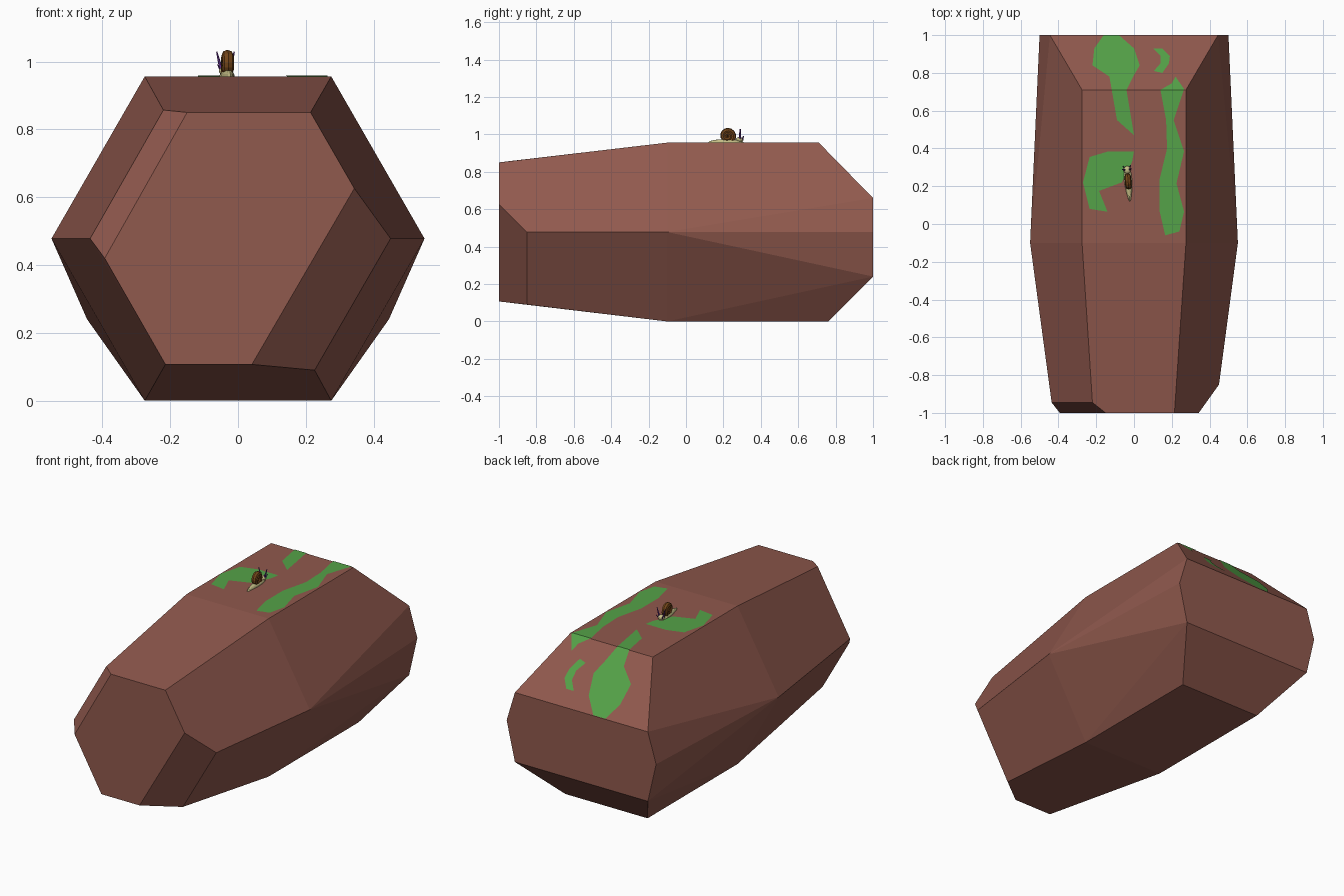
import bpy, bmesh, math
from mathutils import Matrix, Vector

if "Cube" in bpy.data.objects:
    bpy.data.objects.remove(bpy.data.objects["Cube"])


def material(name, rgb):
    m = bpy.data.materials.new(name)
    m.diffuse_color = (*rgb, 1)
    m.use_nodes = True
    m.node_tree.nodes["Principled BSDF"].inputs["Base Color"].default_value = m.diffuse_color
    return m


ROCK = material("rock_brown", (0.28, 0.10, 0.075))
MOSS = material("moss_green", (0.09, 0.36, 0.065))
CREAM = material("snail_cream", (0.56, 0.52, 0.24))
SHELL = material("shell_brown", (0.17, 0.06, 0.01))
PURPLE = material("stalk_purple", (0.13, 0.03, 0.28))


def finish(bm, name, mat, matrix=None):
    if matrix:
        bm.transform(matrix)
    me = bpy.data.meshes.new(name)
    bm.to_mesh(me)
    bm.free()
    me.materials.append(mat)
    ob = bpy.data.objects.new(name, me)
    bpy.context.collection.objects.link(ob)
    return ob


# Rock: convex hexagonal log, tapered in front, chamfered at the back
TOP, MID, FOLD = 0.956, 0.478, 0.71
pairs = [(0.275, -0.1, TOP), (0.55, -0.1, MID), (0.275, -0.1, 0),
         (0.275, FOLD, TOP), (0.275, 0.76, 0),
         (0.445, 1, 0.66), (0.5, 1, MID), (0.445, 1, 0.24)]
front = [(-0.15, -1, 0.85), (0.214, -1, 0.85), (0.343, -1, 0.626),
         (0.041, -1, 0.107), (-0.214, -1, 0.107), (-0.393, -1, 0.42),
         (-0.22, -0.945, 0.857), (-0.436, -0.945, MID),
         (0.45, -0.85, MID), (0.226, -0.85, 0.09)]
bm = bmesh.new()
for x, y, z in pairs:
    bm.verts.new((x, y, z))
    bm.verts.new((-x, y, z))
for p in front:
    bm.verts.new(p)
bmesh.ops.convex_hull(bm, input=bm.verts[:])
bmesh.ops.dissolve_limit(bm, angle_limit=math.radians(1.5),
                         verts=bm.verts[:], edges=bm.edges[:])
bmesh.ops.recalc_face_normals(bm, faces=bm.faces[:])
finish(bm, "rock", ROCK)

# Moss: flat outlines draped over the top and the back slope
patches = {
    "moss_large": [(-.16, 1), (-.08, 1), (0, .93), (.03, .84), (-.005, .78), (-.04, .71),
                   (0, .47), (-.09, .55), (-.13, .78), (-.22, .84), (-.21, .93)],
    "moss_small": [(.10, .93), (.15, .93), (.19, .89), (.185, .85), (.15, .80),
                   (.105, .81), (.14, .85), (.14, .89)],
    "moss_strip": [(.14, .71), (.20, .745), (.22, .78), (.265, .715), (.21, .55),
                   (.265, .385), (.225, .215), (.265, .065), (.24, -.04), (.165, -.06),
                   (.135, .07), (.135, .235), (.175, .4), (.17, .55)],
    "moss_hook": [(-.135, .385), (0, .385), (-.01, .33), (-.065, .22), (-.185, .175),
                  (-.14, .065), (-.235, .08), (-.27, .22), (-.235, .355)],
}
for name, outline in patches.items():
    bm = bmesh.new()
    f = bm.faces.new([bm.verts.new((x, y, 0)) for x, y in outline])
    bmesh.ops.triangulate(bm, faces=[f])
    bmesh.ops.bisect_plane(bm, geom=bm.verts[:] + bm.edges[:] + bm.faces[:],
                           plane_co=(0, FOLD, 0), plane_no=(0, 1, 0))
    for v in bm.verts:
        v.co.z = TOP + 0.003 - max(0, v.co.y - FOLD) * (TOP - 0.66) / (1 - FOLD)
    bmesh.ops.recalc_face_normals(bm, faces=bm.faces[:])
    if sum(f.normal.z for f in bm.faces) < 0:
        bmesh.ops.reverse_faces(bm, faces=bm.faces[:])
    finish(bm, name, MOSS)

# Snail placement, heading towards the back
PLACE = Matrix.Translation((-0.03, 0.213, TOP)) @ Matrix.Rotation(math.radians(5), 4, 'Z')


def ball(name, mat, centre, size, taper=False):
    bm = bmesh.new()
    bmesh.ops.create_uvsphere(bm, u_segments=12, v_segments=8, radius=1)
    if taper:
        for v in bm.verts:
            v.co.x *= 0.75 + 0.3 * v.co.y
            v.co.z = max(v.co.z, 0)
    bm.transform(Matrix.Translation(centre) @ Matrix.Diagonal((*size, 1)))
    return finish(bm, name, mat, PLACE)


# Snail foot and head
ball("snail_foot", CREAM, (0, 0, 0), (0.027, 0.096, 0.019), True)
ball("snail_head", CREAM, (0, 0.074, 0.016), (0.02, 0.021, 0.014))

# Eye stalks and feelers
for side, label in ((-1, "left"), (1, "right")):
    for part, base, tip, r in (("stalk", (0.013, 0.075, 0.02), (0.026, 0.078, 0.073), 0.006),
                               ("feeler", (0.012, 0.085, 0.015), (0.022, 0.096, 0.035), 0.004)):
        a, b = (Vector((side * p[0], p[1], p[2])) for p in (base, tip))
        bm = bmesh.new()
        bmesh.ops.create_cone(bm, cap_ends=True, segments=6, radius1=r, radius2=r * 0.3,
                              depth=(b - a).length)
        turn = (b - a).to_track_quat('Z', 'Y').to_matrix().to_4x4()
        finish(bm, f"{part}_{label}", PURPLE, PLACE @ Matrix.Translation((a + b) / 2) @ turn)

# Coiled shell: a tube with shrinking radius swept along a spiral
bm = bmesh.new()
STEPS, SIDES = 32, 8
rings = []
for i in range(STEPS + 1):
    t = i / STEPS
    ang = -0.9 - t * 4 * math.pi * -1
    r, tube = 0.032 * (1 - t) + 0.002, 0.016 - 0.006 * t
    ring = []
    for k in range(SIDES):
        b = 2 * math.pi * k / SIDES
        rad = r + tube * math.cos(b)
        ring.append(bm.verts.new((1.05 * tube * math.sin(b) * (1 + 0.5 * t),
                                  0.008 + rad * math.cos(ang), 0.036 + rad * math.sin(ang))))
    rings.append(ring)
for p, q in zip(rings, rings[1:]):
    for k in range(SIDES):
        j = (k + 1) % SIDES
        bm.faces.new((p[k], p[j], q[j], q[k]))
bm.faces.new(rings[0])
bm.faces.new(rings[-1])
bmesh.ops.recalc_face_normals(bm, faces=bm.faces[:])
finish(bm, "snail_shell", SHELL, PLACE)
